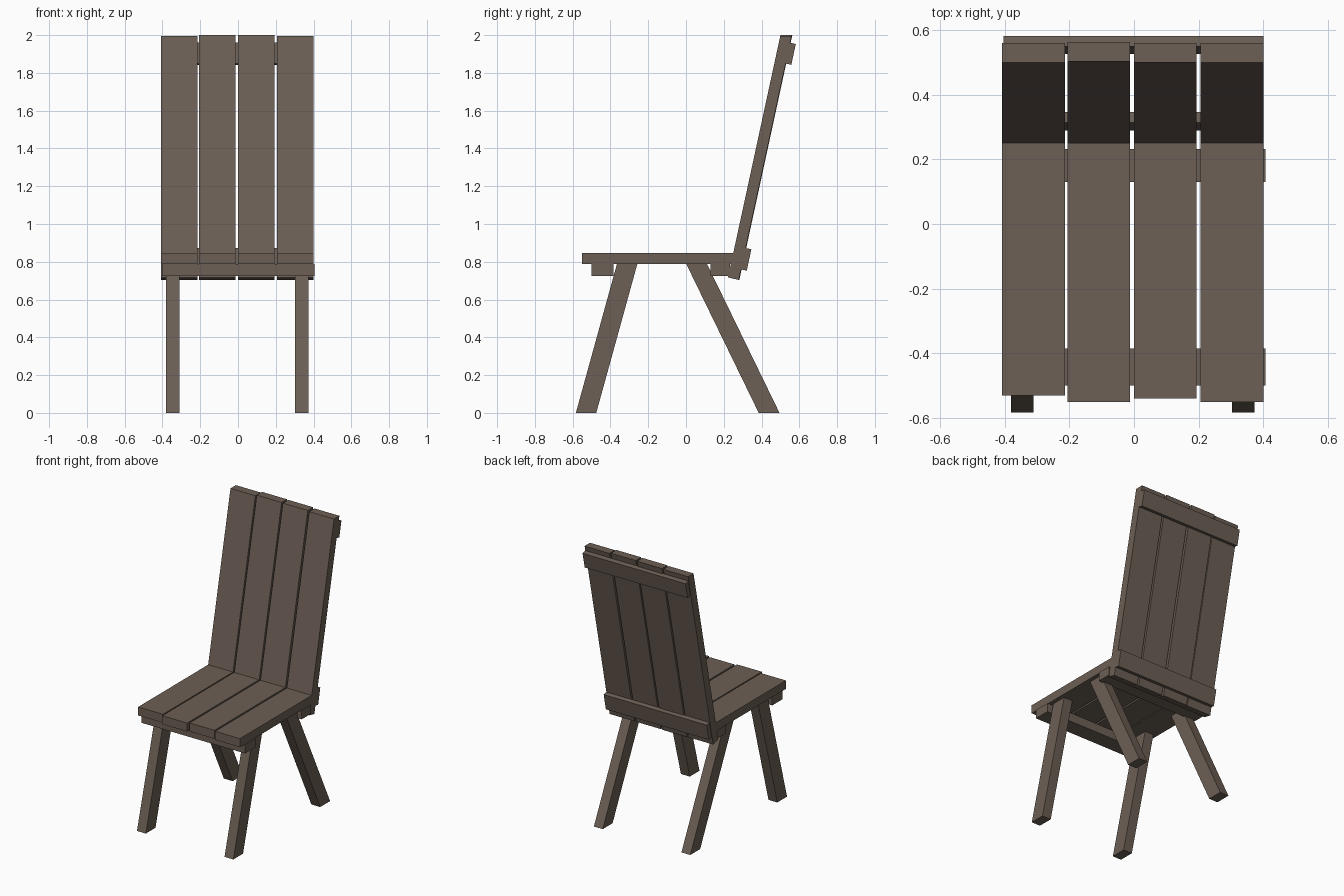
import bpy

if "Cube" in bpy.data.objects:
    bpy.data.objects.remove(bpy.data.objects["Cube"])

wood = bpy.data.materials.new("weathered brown wood")
wood.diffuse_color = (0.150, 0.115, 0.090, 1)
wood.use_nodes = True
wood.node_tree.nodes["Principled BSDF"].inputs["Base Color"].default_value = wood.diffuse_color


def bar(name, profile, x0, x1):
    """Extrude a (y, z) profile along x."""
    n = len(profile)
    verts = [(x, y, z) for x in (x0, x1) for y, z in profile]
    faces = [tuple(range(n))[::-1], tuple(range(n, 2 * n))]
    faces += [(i, (i + 1) % n, n + (i + 1) % n, n + i) for i in range(n)]
    mesh = bpy.data.meshes.new(name)
    mesh.from_pydata(verts, [], faces)
    mesh.materials.append(wood)
    obj = bpy.data.objects.new(name, mesh)
    bpy.context.collection.objects.link(obj)
    return obj


def rect(y0, y1, z0, z1):
    return [(y0, z0), (y1, z0), (y1, z1), (y0, z1)]


def lean(z):
    """y of the backrest's front surface at height z."""
    return 0.25 + (z - 0.845) * 0.2165


# seat and backrest planks, slightly uneven in length
left_edges = (-0.408, -0.206, 0.0, 0.206)
seat_fronts = (-0.53, -0.55, -0.54, -0.55)
back_tops = (1.995, 2.0, 2.0, 1.995)
for i, (x, front, top) in enumerate(zip(left_edges, seat_fronts, back_tops)):
    bar(f"seat_plank_{i + 1}", rect(front, 0.25, 0.787, 0.847), x, x + 0.194)
    shift = 0.003 if i == 1 else 0.0
    bar(f"back_plank_{i + 1}",
        [(lean(0.717) + shift, 0.717), (lean(0.704) + 0.06 + shift, 0.704),
         (lean(top) + 0.06 + shift, top), (lean(top) + shift, top)],
        x, x + 0.194)

# battens under the seat
bar("front_seat_batten", rect(-0.50, -0.385, 0.725, 0.787), -0.403, 0.406)
bar("rear_seat_batten", rect(0.13, 0.232, 0.725, 0.787), -0.403, 0.406)

# battens on the rear of the backrest
for name, z0, z1 in (("lower_back_batten", 0.76, 0.873),
                     ("upper_back_batten", 1.85, 1.96)):
    bar(name, [(lean(z0) + 0.058, z0), (lean(z0) + 0.09, z0 - 0.007),
               (lean(z1) + 0.09, z1 - 0.007), (lean(z1) + 0.058, z1)],
        -0.403, 0.40)

# splayed legs
for side, x in (("left", -0.38), ("right", 0.303)):
    bar(f"front_leg_{side}",
        [(-0.583, 0), (-0.475, 0), (-0.258, 0.787), (-0.366, 0.787)], x, x + 0.069)
    bar(f"rear_leg_{side}",
        [(0.385, 0), (0.495, 0), (0.112, 0.787), (0.002, 0.787)], x, x + 0.069)
